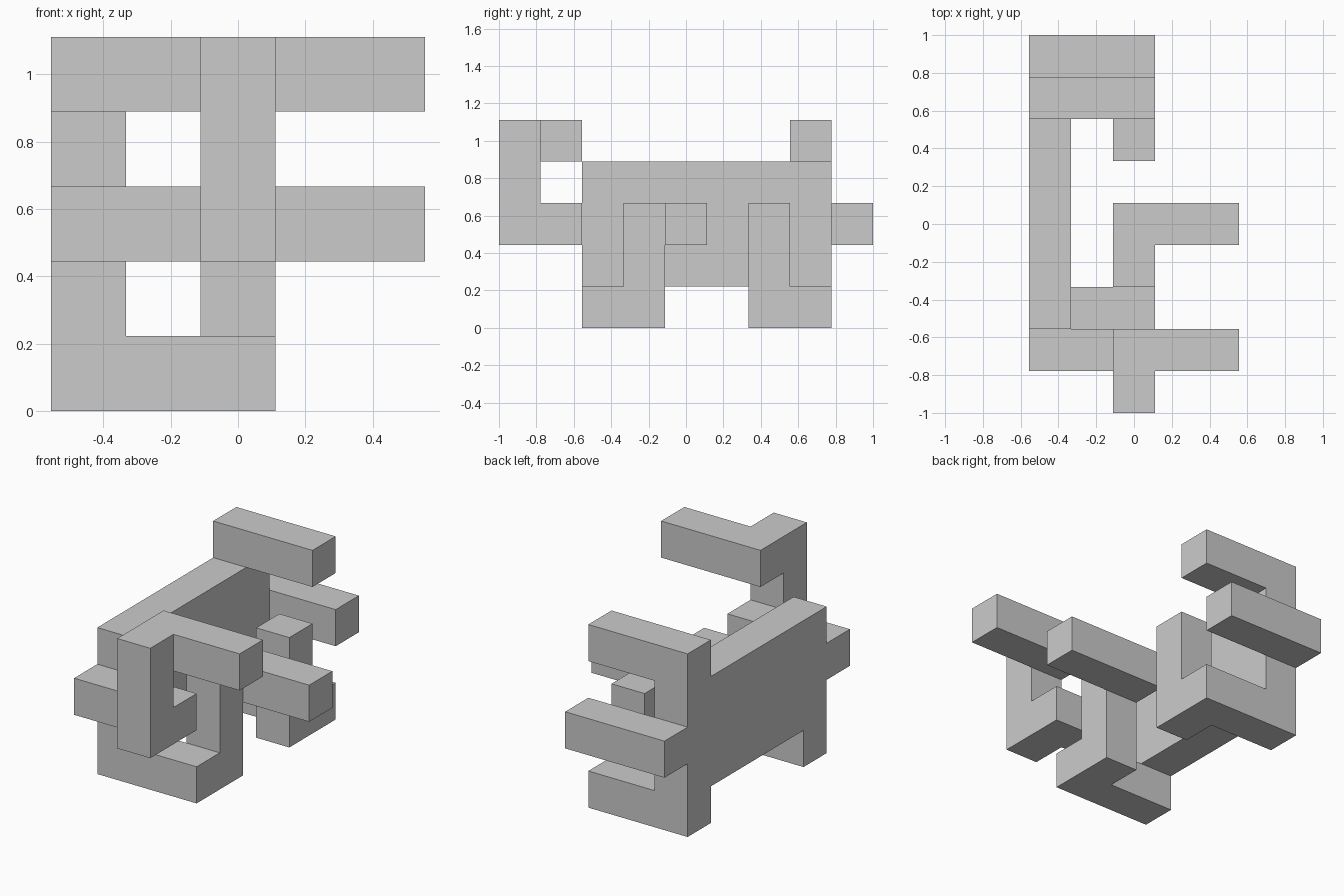
import bpy, bmesh
from itertools import product
from math import radians
from mathutils import Vector

default = bpy.data.objects.get("Cube")
if default:
    bpy.data.objects.remove(default, do_unlink=True)

UNIT = 2 / 9                       # side of one building cell
GRID = Vector((5, 9, 0))           # footprint in cells, used for centring

# Each bar spans inclusive cell ranges: (first x, y, z), (last x, y, z)
BARS = {
    "side plate":       ((0, 2, 1), (0, 7, 3)),
    "front foot":       ((0, 2, 0), (2, 2, 0)),
    "front foot post":  ((2, 3, 0), (2, 3, 2)),
    "middle arm":       ((2, 4, 2), (4, 4, 2)),
    "rear foot":        ((0, 7, 0), (2, 7, 0)),
    "rear foot post":   ((2, 6, 0), (2, 6, 2)),
    "rear top arm":     ((0, 7, 4), (2, 7, 4)),
    "rear arm":         ((0, 8, 2), (2, 8, 2)),
    "front arm":        ((0, 1, 2), (2, 1, 2)),
    "front post":       ((2, 0, 2), (2, 0, 4)),
    "front top arm":    ((2, 1, 4), (4, 1, 4)),
}


def cells_of(first, last):
    return product(*(range(a, b + 1) for a, b in zip(first, last)))


def add_outer_faces(bm, cell, filled):
    """Add only the cell sides that do not touch another filled cell."""
    centre = Vector(cell) + Vector((.5, .5, .5))
    for axis, sign in product(range(3), (-1, 1)):
        n = Vector((0, 0, 0))
        n[axis] = sign
        if tuple(int(c + d) for c, d in zip(cell, n)) in filled:
            continue
        u = Vector((0, 0, 0))
        u[(axis + 1) % 3] = 1
        v = n.cross(u)
        corners = [centre + (n + a + b) / 2
                   for a, b in ((-u, -v), (u, -v), (u, v), (-u, v))]
        bm.faces.new([bm.verts.new((p - GRID / 2) * UNIT) for p in corners])


# Join the bars into one solid and merge coplanar faces
filled = {c for span in BARS.values() for c in cells_of(*span)}
bm = bmesh.new()
for cell in sorted(filled):
    add_outer_faces(bm, cell, filled)
bmesh.ops.remove_doubles(bm, verts=bm.verts, dist=UNIT / 100)
bmesh.ops.dissolve_limit(bm, angle_limit=radians(1), verts=bm.verts, edges=bm.edges)
bmesh.ops.recalc_face_normals(bm, faces=bm.faces)

mesh = bpy.data.meshes.new("interlocking_block")
bm.to_mesh(mesh)
bm.free()

# Plain grey material
grey = bpy.data.materials.new("plain grey")
grey.use_nodes = True
colour = (0.6, 0.6, 0.6, 1)
grey.diffuse_color = colour
grey.node_tree.nodes["Principled BSDF"].inputs["Base Color"].default_value = colour
mesh.materials.append(grey)

block = bpy.data.objects.new("interlocking_block", mesh)
bpy.context.collection.objects.link(block)
